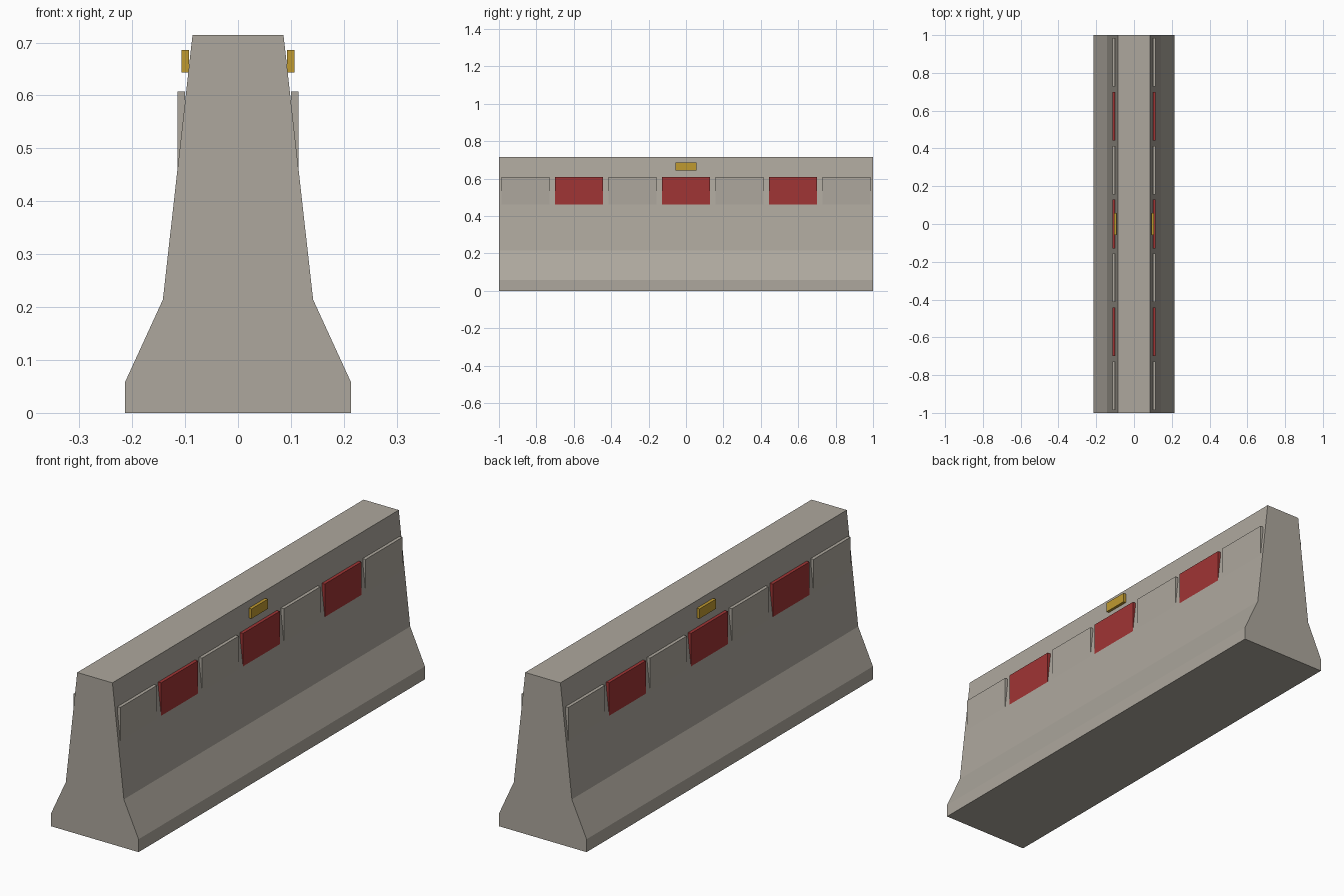
import bpy, bmesh

if "Cube" in bpy.data.objects:
    bpy.data.objects.remove(bpy.data.objects["Cube"])


def material(name, rgb):
    m = bpy.data.materials.new(name)
    m.diffuse_color = (*rgb, 1)
    m.use_nodes = True
    m.node_tree.nodes["Principled BSDF"].inputs["Base Color"].default_value = m.diffuse_color
    return m


concrete = material("concrete grey", (0.42, 0.39, 0.34))
red = material("stripe red", (0.35, 0.035, 0.035))
amber = material("reflector amber", (0.52, 0.32, 0.03))


def add_object(name, bm, mat):
    bmesh.ops.recalc_face_normals(bm, faces=bm.faces)
    mesh = bpy.data.meshes.new(name)
    bm.to_mesh(mesh)
    bm.free()
    mesh.materials.append(mat)
    obj = bpy.data.objects.new(name, mesh)
    bpy.context.collection.objects.link(obj)
    return obj


def box(name, x, y, z, mat):
    """Box from (min, max) ranges."""
    bm = bmesh.new()
    bmesh.ops.create_cube(bm, size=1)
    for v in bm.verts:
        v.co = [r[0] if c < 0 else r[1] for r, c in zip((x, y, z), v.co)]
    return add_object(name, bm, mat)


# Barrier body: symmetric profile extruded along y
half = [(0.214, 0), (0.214, 0.057), (0.142, 0.214), (0.086, 0.714)]
profile = half + [(-x, z) for x, z in reversed(half)]
bm = bmesh.new()
face = bm.faces.new([bm.verts.new((x, -1, z)) for x, z in profile])
ext = bmesh.ops.extrude_face_region(bm, geom=[face])
for v in ext["geom"]:
    if isinstance(v, bmesh.types.BMVert):
        v.co.y = 1
add_object("barrier_body", bm, concrete)

for side, sign in (("right", 1), ("left", -1)):
    # Alternating grey and red panels sunk into each sloped wall
    for i in range(-3, 4):
        y = i * 0.2857
        is_red = i % 2 == 0
        box(f"{side}_{'red' if is_red else 'grey'}_panel_{i + 4}",
            sorted((sign * 0.100, sign * 0.1143)), (y - 0.1285, y + 0.1285),
            (0.45, 0.607), red if is_red else concrete)
    # Reflector near the top
    box(f"{side}_reflector", sorted((sign * 0.0925, sign * 0.1065)),
        (-0.057, 0.057), (0.643, 0.686), amber)
